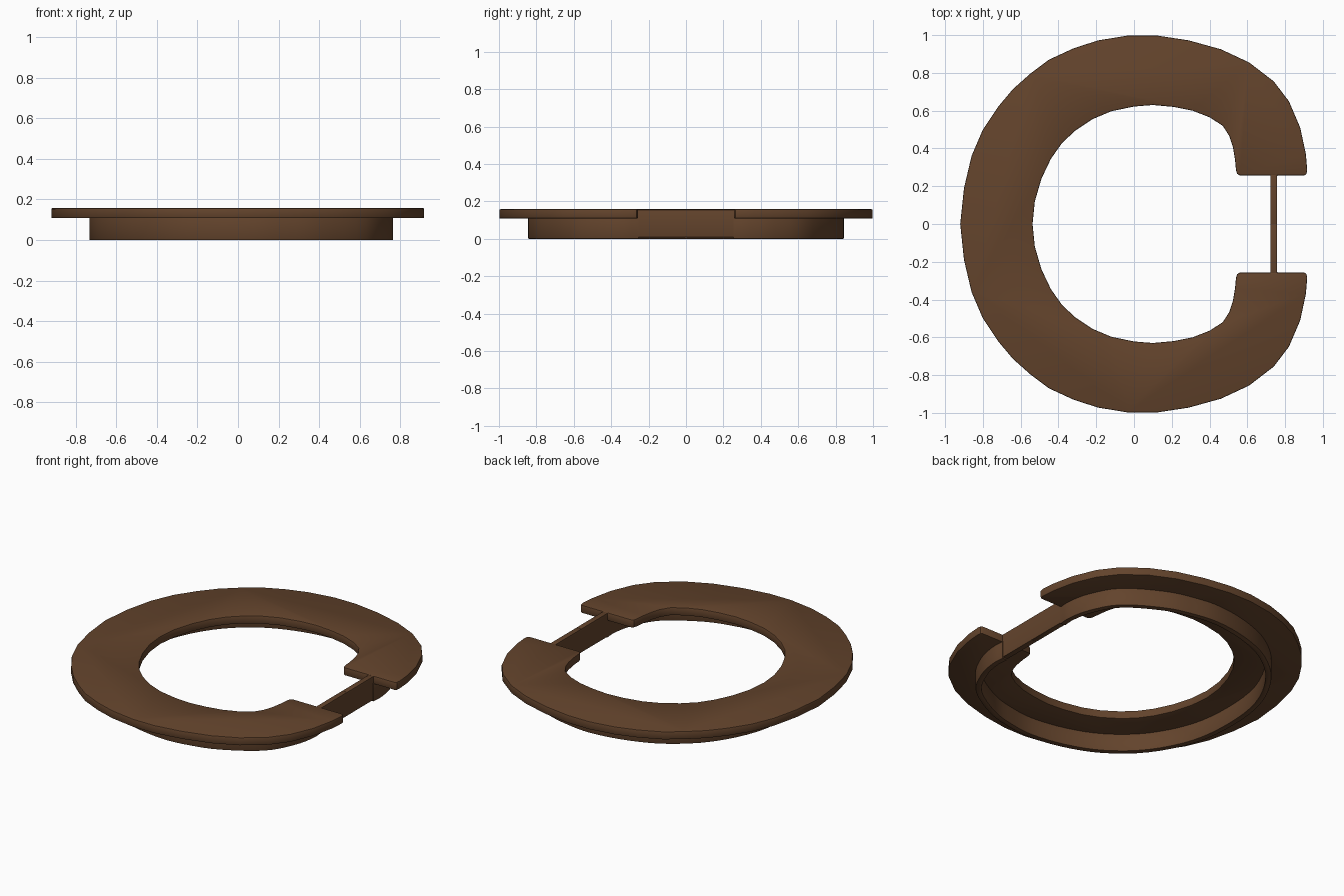
import bpy, bmesh
from mathutils import Vector

if "Cube" in bpy.data.objects:
    bpy.data.objects.remove(bpy.data.objects["Cube"])

mat = bpy.data.materials.new("brown")
mat.diffuse_color = (0.125, 0.057, 0.025, 1)
mat.use_nodes = True
mat.node_tree.nodes["Principled BSDF"].inputs["Base Color"].default_value = mat.diffuse_color


def mirrored(half):
    """Half outline (y >= 0) running to a point on y = 0, mirrored to a full path."""
    return half + [(x, -y) for x, y in reversed(half) if y > 1e-6]


def smooth_path(pts, steps=4):
    """Catmull-Rom refinement of an open path."""
    v = [Vector(p) for p in pts]
    v = [2 * v[0] - v[1]] + v + [2 * v[-1] - v[-2]]
    out = []
    for a, b, c, d in zip(v, v[1:], v[2:], v[3:]):
        for i in range(steps):
            t = i / steps
            out.append(0.5 * (2 * b + (c - a) * t + (2 * a - 5 * b + 4 * c - d) * t * t
                              + (3 * b - a - 3 * c + d) * t ** 3))
    return out + [v[-2]]


def extrude_outline(name, outline, z0, z1, bevel):
    """Solid plate from a closed outline, with softened rims."""
    bm = bmesh.new()
    face = bm.faces.new([bm.verts.new((p[0], p[1], z0)) for p in outline])
    geom = bmesh.ops.extrude_face_region(bm, geom=[face])["geom"]
    bmesh.ops.translate(bm, vec=(0, 0, z1 - z0),
                        verts=[g for g in geom if isinstance(g, bmesh.types.BMVert)])
    bmesh.ops.recalc_face_normals(bm, faces=bm.faces)
    rims = [e for e in bm.edges if abs(e.verts[0].co.z - e.verts[1].co.z) < 1e-6]
    bmesh.ops.bevel(bm, geom=rims, offset=bevel, segments=2, profile=0.5, affect='EDGES')
    return finish(name, bm)


def finish(name, bm):
    me = bpy.data.meshes.new(name)
    bm.to_mesh(me)
    bm.free()
    ob = bpy.data.objects.new(name, me)
    bpy.context.collection.objects.link(ob)
    me.materials.append(mat)
    bpy.ops.object.select_all(action='DESELECT')
    bpy.context.view_layer.objects.active = ob
    ob.select_set(True)
    bpy.ops.object.shade_smooth_by_angle(angle=0.6)
    return ob


# C-shaped top plate: outer rim, then back along the inner rim
outer = [(0.902, 0.257), (0.913, 0.265), (0.917, 0.285), (0.91, 0.37), (0.88, 0.51),
         (0.82, 0.65), (0.74, 0.755), (0.61, 0.855), (0.46, 0.925), (0.29, 0.972),
         (0.12, 0.998), (-0.03, 0.998), (-0.19, 0.972), (-0.32, 0.93), (-0.45, 0.87),
         (-0.55, 0.795), (-0.64, 0.715), (-0.72, 0.62), (-0.80, 0.50), (-0.86, 0.36),
         (-0.90, 0.19), (-0.92, 0)]
inner = [(0.56, 0.257), (0.546, 0.266), (0.54, 0.285), (0.535, 0.34), (0.523, 0.41),
         (0.505, 0.465), (0.47, 0.52), (0.40, 0.565), (0.31, 0.60), (0.21, 0.62),
         (0.10, 0.63), (0.0, 0.622), (-0.12, 0.597), (-0.22, 0.555), (-0.31, 0.495),
         (-0.38, 0.43), (-0.44, 0.345), (-0.49, 0.24), (-0.525, 0.12), (-0.537, 0)]
extrude_outline("top_plate", mirrored(outer) + mirrored(inner)[::-1], 0.108, 0.158, 0.006)

# Curved wall hanging under the plate, offset both ways from its centre line
line = [(0.742, 0.255), (0.745, 0.34), (0.715, 0.47), (0.62, 0.63), (0.41, 0.76),
        (0.24, 0.81), (0.07, 0.827), (-0.15, 0.79), (-0.36, 0.70), (-0.55, 0.53),
        (-0.68, 0.28), (-0.715, 0)]
path = smooth_path(mirrored(line))
sides = ([], [])
for i, p in enumerate(path):
    t = (path[min(i + 1, len(path) - 1)] - path[max(i - 1, 0)]).normalized()
    n = Vector((t.y, -t.x)) * 0.017
    sides[0].append(p + n)
    sides[1].append(p - n)
extrude_outline("curved_wall", sides[0] + sides[1][::-1], 0.0, 0.115, 0.004)

# Straight bridge across the opening, in two halves meeting at the middle
for name, y0, y1 in (("bridge_front", -0.262, 0), ("bridge_back", 0, 0.262)):
    extrude_outline(name, [(0.722, y0), (0.757, y0), (0.757, y1), (0.722, y1)],
                    0.008, 0.156, 0.003)
